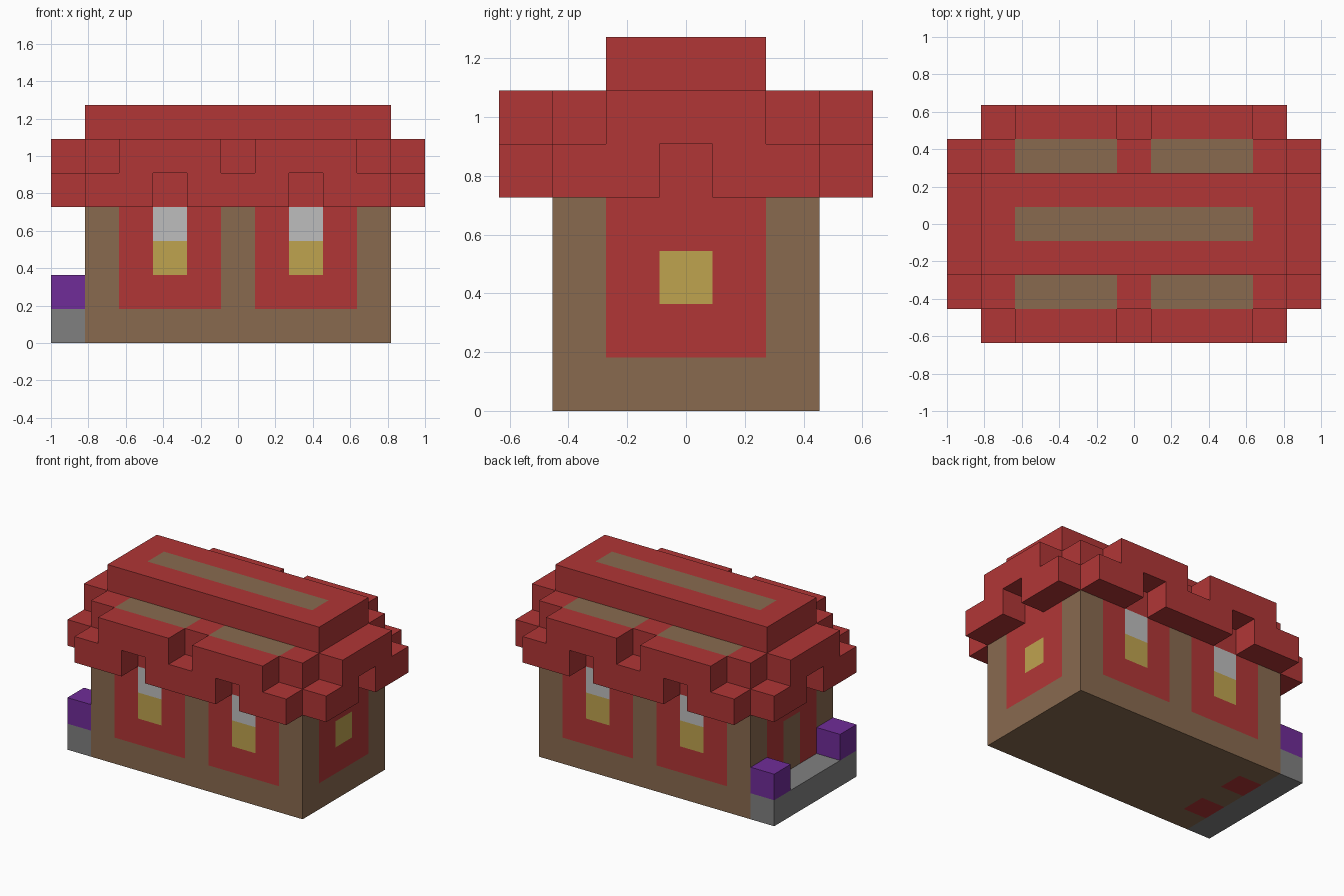
import bpy, bmesh
from mathutils import Vector

cube = bpy.data.objects.get("Cube")
if cube:
    bpy.data.objects.remove(cube, do_unlink=True)

UNIT = 2 / 11  # edge of one building block


def linear(c):
    c /= 255
    return c / 12.92 if c <= 0.04045 else ((c + 0.055) / 1.055) ** 2.4


def material(name, *rgb):
    m = bpy.data.materials.new(name)
    colour = [linear(c) for c in rgb] + [1]
    m.diffuse_color = colour
    m.use_nodes = True
    m.node_tree.nodes["Principled BSDF"].inputs["Base Color"].default_value = colour
    return m


RED = material("red", 177, 54, 54)
BROWN = material("brown", 137, 106, 79)
GOLD = material("gold", 191, 163, 79)
PALE = material("pale_grey", 190, 190, 190)
GREY = material("stone_grey", 128, 128, 128)
PURPLE = material("purple", 112, 44, 152)


def box(xs, ys, zs):
    """Set of blocks in inclusive ranges."""
    return {(x, y, z) for x in range(xs[0], xs[1] + 1)
            for y in range(ys[0], ys[1] + 1) for z in range(zs[0], zs[1] + 1)}


def build(name, cells, paint):
    """Skin the outside of a set of blocks, colouring each face by a rule."""
    bm = bmesh.new()
    mats = []
    normals = [Vector([s if i == a else 0 for i in range(3)])
               for a in range(3) for s in (-1, 1)]
    for cell in sorted(cells):
        for n in normals:
            if tuple(int(c + d) for c, d in zip(cell, n)) in cells:
                continue
            u = Vector((n.y, n.z, n.x))
            v = n.cross(u)
            mid = Vector(cell) + Vector((0, 0, 0.5)) + n / 2
            corners = (-u - v, u - v, u + v, v - u)
            face = bm.faces.new([bm.verts.new((mid + c / 2) * UNIT) for c in corners])
            mat = paint(*cell, n)
            if mat not in mats:
                mats.append(mat)
            face.material_index = mats.index(mat)
    bmesh.ops.remove_doubles(bm, verts=bm.verts, dist=0.001)
    mesh = bpy.data.meshes.new(name)
    bm.to_mesh(mesh)
    bm.free()
    for mat in mats:
        mesh.materials.append(mat)
    bpy.context.collection.objects.link(bpy.data.objects.new(name, mesh))


# Walls: red panels with windows, and a doorway on the porch side
def paint_walls(x, y, z, n):
    if n.y and z >= 1 and 1 <= abs(x) <= 3:
        return {2: GOLD, 3: PALE}.get(z, RED) if abs(x) == 2 else RED
    if n.x > 0 and z >= 1 and abs(y) <= 1:
        return GOLD if y == 0 and z == 2 else RED
    if n.x < 0 and abs(y) <= 1:
        return BROWN if y == 0 and z < 3 else RED
    if n.z < 0 and x == -4 and abs(y) == 1:
        return RED
    return BROWN


build("walls", box((-4, 4), (-2, 2), (0, 3)), paint_walls)


# Roof: stepped core, eaves on all sides, notches cut along the rim
def paint_roof(x, y, z, n):
    ridge = z == 6 and y == 0 and abs(x) <= 3
    slope = z == 5 and abs(y) == 2 and 1 <= abs(x) <= 3
    return BROWN if n.z > 0 and (ridge or slope) else RED


roof = box((-4, 4), (-2, 2), (4, 5)) | box((-4, 4), (-1, 1), (6, 6))
roof |= box((-4, 4), (-3, 3), (4, 4)) | box((-3, 3), (-3, 3), (5, 5))
roof |= box((-5, 5), (-2, 2), (4, 4)) | box((-5, 5), (-1, 1), (5, 5))
for s in (-1, 1):
    roof -= {(-2, 3 * s, 4), (2, 3 * s, 4), (0, 3 * s, 5), (5 * s, 0, 4)}
build("roof", roof, paint_roof)

# Porch slab with a shrub at each end
build("porch", box((-5, -5), (-2, 2), (0, 0)), lambda *a: GREY)
for side, y in (("front", -2), ("back", 2)):
    build(side + "_shrub", {(-5, y, 1)}, lambda *a: PURPLE)
